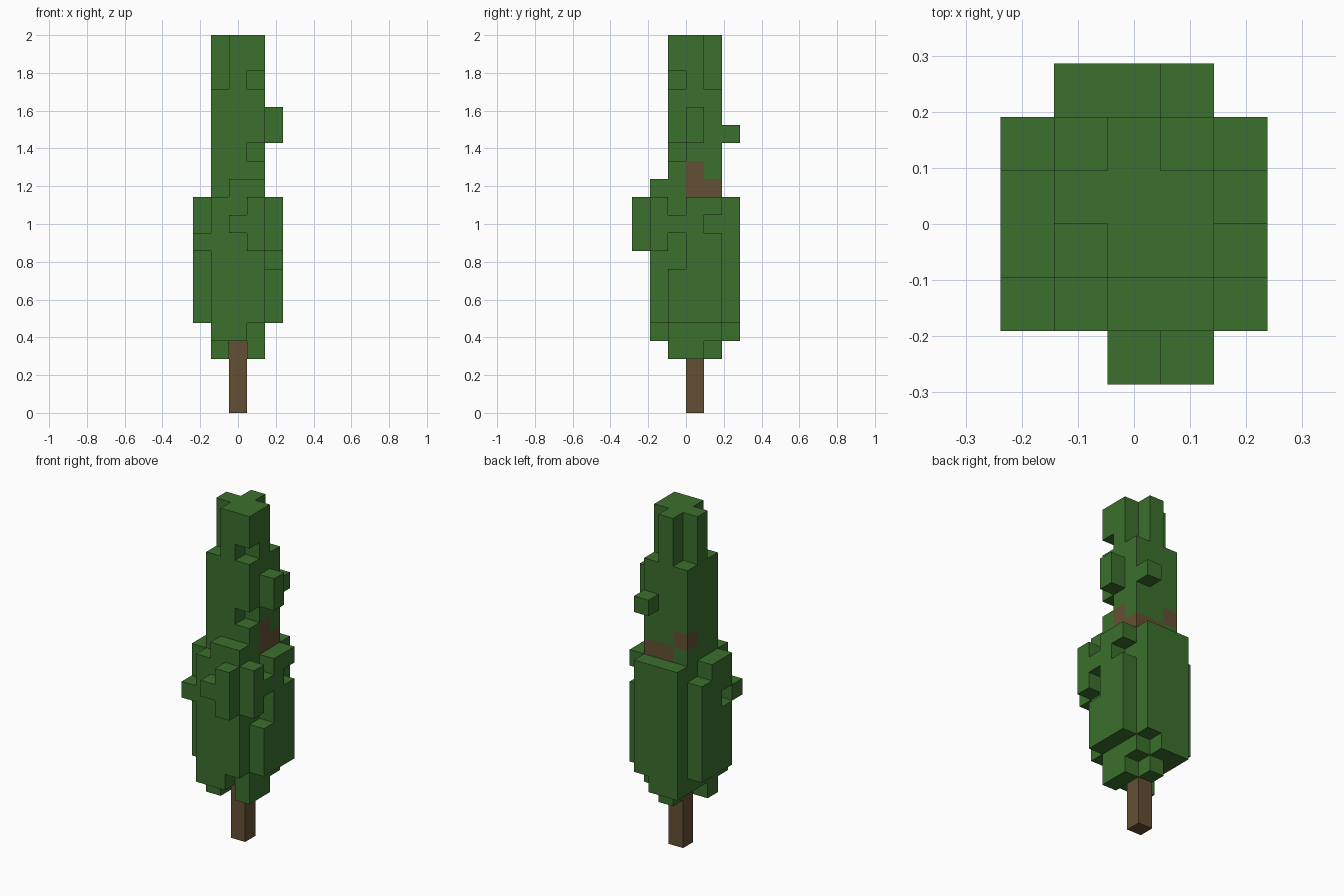
import bpy
import bmesh
from itertools import product
from mathutils import Vector

if "Cube" in bpy.data.objects:
    bpy.data.objects.remove(bpy.data.objects["Cube"], do_unlink=True)

S = 2 / 21                                  # block size
ORIGIN = Vector((-2.5 * S, -3 * S, 0))      # corner of the block grid
DIMS = range(3)


def material(name, rgb):
    mat = bpy.data.materials.new(name)
    mat.use_nodes = True
    mat.diffuse_color = (*rgb, 1)
    mat.node_tree.nodes["Principled BSDF"].inputs["Base Color"].default_value = (*rgb, 1)
    return mat


def block(x, y, z):
    """All grid cells in a box; each range is a number or an inclusive pair."""
    spans = [(r, r) if isinstance(r, int) else r for r in (x, y, z)]
    return set(product(*(range(a, b + 1) for a, b in spans)))


def build(name, cells, solid, mat):
    """Mesh of the outer faces of the cells, leaving out faces against other blocks."""
    bm = bmesh.new()
    for cell in cells:
        for axis, side in product(DIMS, (0, 1)):
            near = list(cell)
            near[axis] += 2 * side - 1
            if tuple(near) in solid:
                continue
            u, v = (axis + 1) % 3, (axis + 2) % 3
            ring = []
            for du, dv in ((0, 0), (1, 0), (1, 1), (0, 1)):
                p = Vector(cell)
                p[axis] += side
                p[u] += du
                p[v] += dv
                ring.append(bm.verts.new(ORIGIN + p * S))
            bm.faces.new(ring if side else ring[::-1])
    bmesh.ops.remove_doubles(bm, verts=bm.verts, dist=S / 100)
    bmesh.ops.dissolve_limit(bm, angle_limit=0.01, verts=bm.verts, edges=bm.edges)
    mesh = bpy.data.meshes.new(name)
    bm.to_mesh(mesh)
    bm.free()
    mesh.materials.append(mat)
    bpy.context.collection.objects.link(bpy.data.objects.new(name, mesh))


green = material("leaf green", (0.044, 0.160, 0.026))
brown = material("bark brown", (0.130, 0.080, 0.034))

# Trunk, and bark showing through the upper leaves
trunk = block(2, 3, (0, 4))
bark = block((2, 3), 4, 12) | block(3, 3, (12, 13)) | block(1, 4, 13)

# Wide lower leaves: core, back slab and underside
lower = block((1, 3), (1, 4), (5, 11)) | block((1, 3), 5, (5, 11))
lower |= block((1, 2), (1, 5), 4) | block(3, (2, 4), 4)
lower |= block(3, (2, 3), 3) | block(1, 2, 3) | block(2, 4, 3)
# Left side tufts
lower |= block(4, 1, (9, 11)) | block(4, 2, (5, 7)) | block(4, 2, 10)
lower |= block(4, 3, (5, 11)) | block(4, 4, (5, 9)) | block(4, 4, 11)
# Right side tufts
lower |= block(0, (2, 3), (5, 11)) | block(0, 4, (5, 10)) | block(0, 1, 9)
lower -= block(0, 2, 9)
# Front tufts
lower |= block(3, 0, (9, 11)) | block(2, 0, 10)
lower -= trunk

# Narrow upper leaves with a front ledge, a notch and two tufts
upper = block((1, 3), (2, 4), (12, 17)) | block((2, 3), 1, 12)
upper |= block(4, 3, (15, 16)) | block(3, 5, 15)
upper -= block(3, 2, 14) | bark

# Cross-shaped tip
tip = block(2, (2, 4), (18, 20)) | block((1, 3), 3, (18, 20)) | block(3, 2, (19, 20))

solid = trunk | bark | lower | upper | tip
for name, cells, mat in (("trunk", trunk, brown), ("bark_patches", bark, brown),
                         ("lower_foliage", lower, green),
                         ("upper_foliage", upper, green),
                         ("treetop", tip, green)):
    build(name, cells, solid, mat)
